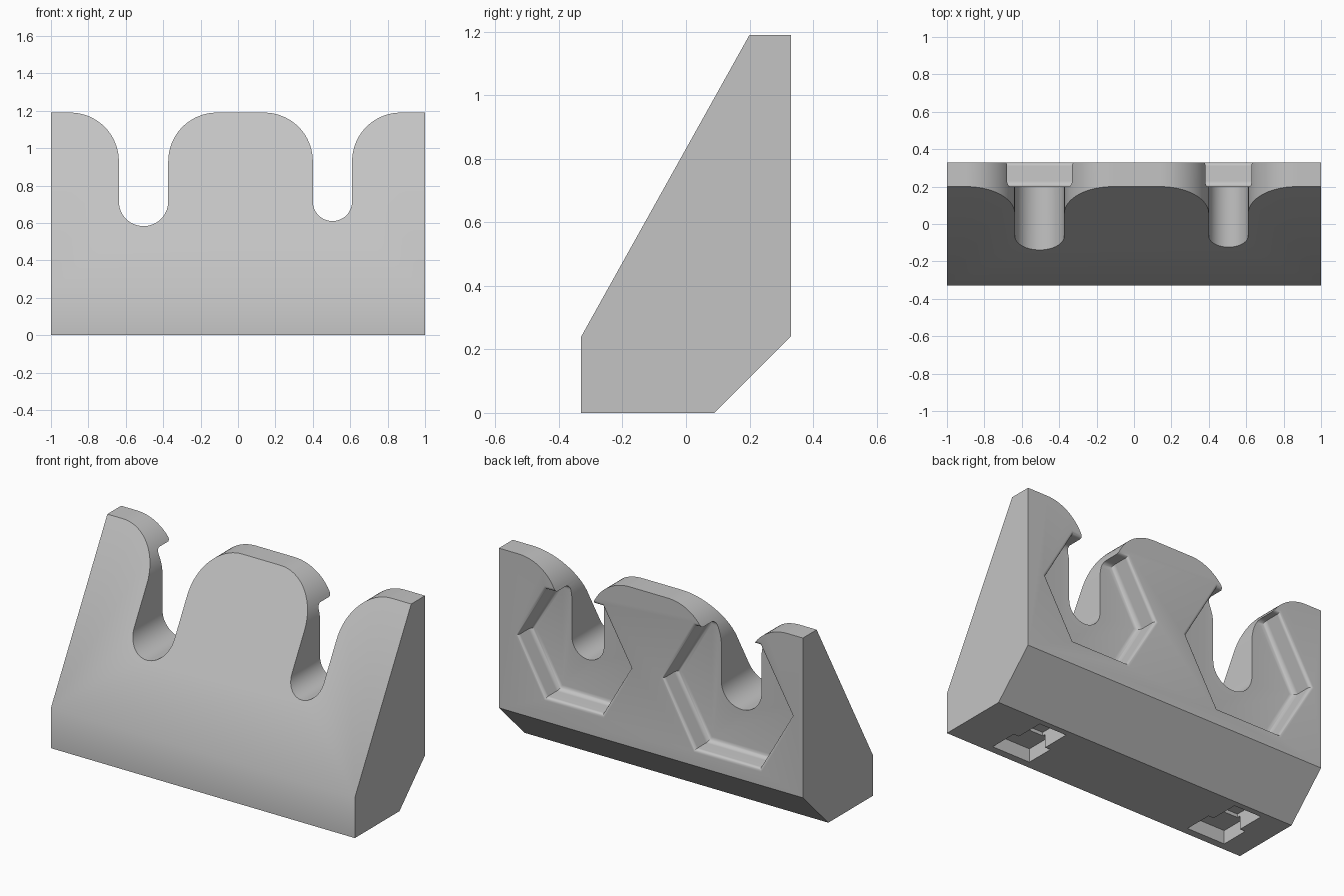
import bpy, bmesh
from math import sin, cos, pi, radians
from mathutils import Vector

default = bpy.data.objects.get("Cube")
if default:
    bpy.data.objects.remove(default, do_unlink=True)

grey = bpy.data.materials.new("plain_grey")
grey.use_nodes = True
GREY = (0.55, 0.55, 0.55, 1)
grey.diffuse_color = GREY
grey.node_tree.nodes["Principled BSDF"].inputs["Base Color"].default_value = GREY


def loft(name, rings):
    """Closed solid skinned through matching rings of points."""
    bm = bmesh.new()
    loops = [[bm.verts.new(p) for p in ring] for ring in rings]
    n = len(loops[0])
    for a, b in zip(loops, loops[1:]):
        for i in range(n):
            j = (i + 1) % n
            bm.faces.new((a[i], a[j], b[j], b[i]))
    bm.faces.new(loops[0][::-1])
    bm.faces.new(loops[-1])
    bmesh.ops.recalc_face_normals(bm, faces=bm.faces)
    mesh = bpy.data.meshes.new(name)
    bm.to_mesh(mesh)
    bm.free()
    mesh.materials.append(grey)
    obj = bpy.data.objects.new(name, mesh)
    bpy.context.collection.objects.link(obj)
    return obj


def carve(target, cutter):
    """Subtract the cutter and discard it."""
    cutter.hide_render = True
    mod = target.modifiers.new("cut", "BOOLEAN")
    mod.operation, mod.solver, mod.object = "DIFFERENCE", "EXACT", cutter
    bpy.context.view_layer.objects.active = target
    bpy.ops.object.modifier_apply(modifier=mod.name)
    bpy.data.objects.remove(cutter, do_unlink=True)


def arc(cx, cz, r, start, end, steps):
    angles = [radians(start + (end - start) * i / steps) for i in range(steps + 1)]
    return [(cx + r * cos(a), cz + r * sin(a)) for a in angles]


BACK, FLOOR, TOP = 0.33, 0.2, 1.19

# Wedge body: side profile swept across the width
side = [(-0.33, 0), (0.09, 0), (BACK, 0.24), (BACK, TOP), (FLOOR, TOP), (-0.33, 0.24)]
body = loft("holder_body", [[(x, y, z) for y, z in side] for x in (-1, 1)])


def slot_cutter(cx, half):
    """Round-bottomed slot with flared shoulders, running front to back."""
    r = 0.26
    w = half + r
    outline = [(cx - w, TOP + 0.1)]
    outline += arc(cx - w, TOP - r, r, 90, 0, 20)
    outline += arc(cx, 0.715, half, 180, 360, 28)
    outline += arc(cx + w, TOP - r, r, 180, 90, 20)
    outline += [(cx + w, TOP + 0.1)]
    return loft("slot_cutter", [[(x, y, z) for x, z in outline] for y in (-1, 1)])


def hex_cutter(cx, cz, radius):
    """Six-sided back pocket with a rounded rim and a filleted floor."""
    rim, fillet, steps = 0.02, 0.03, 6
    levels = [(rim, BACK + 0.1)]
    for i in range(steps + 1):
        a = pi / 2 * i / steps
        levels.append((rim * (1 - sin(a)), BACK - rim * (1 - cos(a))))
    for i in range(steps + 1):
        a = pi / 2 * i / steps
        levels.append((-fillet * (1 - cos(a)), FLOOR + fillet * (1 - sin(a))))
    rings = []
    for grow, y in levels:
        r = radius + grow / cos(pi / 6)
        rings.append([(cx + r * cos(k * pi / 3), y, cz + r * sin(k * pi / 3))
                      for k in range(6)])
    return loft("hex_cutter", rings)


def box_cutter(x, y, width, length, height):
    corners = [(-1, -1), (1, -1), (1, 1), (-1, 1)]
    return loft("notch_cutter", [[(x + sx * width / 2, y + sy * length / 2, z)
                                  for sx, sy in corners] for z in (-0.1, height)])


# Two slots of different width, each with its matching hexagonal pocket
for cx, half, radius in ((-0.505, 0.132, 0.422), (0.505, 0.105, 0.37)):
    carve(body, slot_cutter(cx, half))
    carve(body, hex_cutter(cx, 0.705, radius))

# Stepped mounting notches in the underside
for x in (0.6, -0.73):
    carve(body, box_cutter(x, -0.2, 0.25, 0.17, 0.08))
    carve(body, box_cutter(x, -0.04, 0.18, 0.19, 0.1))

bpy.ops.object.select_all(action="DESELECT")
body.select_set(True)
bpy.context.view_layer.objects.active = body
bpy.ops.object.shade_smooth_by_angle(angle=radians(30))
